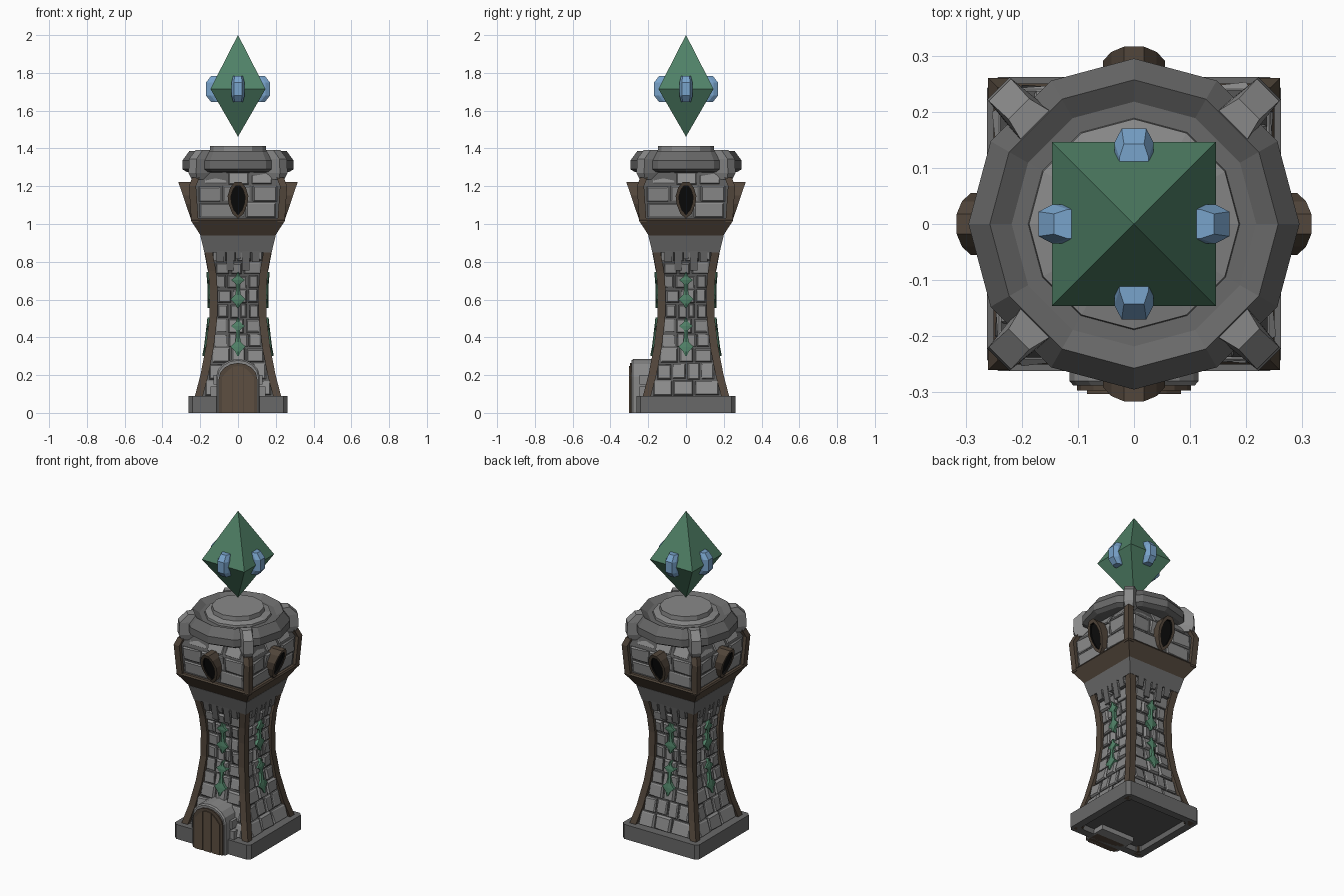
import bpy, bmesh, math, random
from mathutils import Vector, Matrix

if "Cube" in bpy.data.objects:
    bpy.data.objects.remove(bpy.data.objects["Cube"])

random.seed(4)

def mat(name, r, g, b):
    m = bpy.data.materials.new(name)
    m.diffuse_color = (r, g, b, 1)
    m.use_nodes = True
    m.node_tree.nodes["Principled BSDF"].inputs["Base Color"].default_value = m.diffuse_color
    return m

STONE = mat("light stone", .25, .25, .25)
TRIM = mat("grey trim stone", .14, .14, .14)
WALL = mat("dark mortar", .10, .10, .10)
WOOD = mat("dark wood", .085, .062, .044)
DOOR = mat("door planks", .11, .078, .052)
BLACK = mat("window black", .004, .004, .004)
GREEN = mat("green crystal", .08, .22, .135)
BLUE = mat("blue gem", .19, .37, .6)

def build(name, solids, mats, sides=1):
    """Each solid is (rings, material per band or index, closed). Local axes: u sideways, d outward, z up."""
    bm = bmesh.new()
    for k in range(sides):
        rot = Matrix.Rotation(k * math.pi / 2, 3, 'Z')
        for rings, mi, closed in solids:
            vs = [[bm.verts.new(rot @ Vector((u, -d, z))) for u, d, z in r] for r in rings]
            n, faces = len(vs[0]), []
            pairs = list(zip(vs, vs[1:])) + ([(vs[-1], vs[0])] if closed else [])
            for b, (lo, hi) in enumerate(pairs):
                for i in range(n):
                    j = (i + 1) % n
                    f = bm.faces.new((lo[i], lo[j], hi[j], hi[i]))
                    f.material_index = mi if isinstance(mi, int) else mi[b]
            if not closed:
                bm.faces.new(vs[0][::-1]).material_index = mi if isinstance(mi, int) else mi[0]
                bm.faces.new(vs[-1]).material_index = mi if isinstance(mi, int) else mi[-1]
    bmesh.ops.recalc_face_normals(bm, faces=bm.faces[:])
    me = bpy.data.meshes.new(name)
    bm.to_mesh(me)
    bm.free()
    for m in mats:
        me.materials.append(m)
    ob = bpy.data.objects.new(name, me)
    bpy.context.collection.objects.link(ob)
    return ob

def square(h, z, c=0.0):
    if not c:
        return [(-h, -h, z), (h, -h, z), (h, h, z), (-h, h, z)]
    return [(-h + c, -h, z), (h - c, -h, z), (h, -h + c, z), (h, h - c, z),
            (h - c, h, z), (-h + c, h, z), (-h, h - c, z), (-h, -h + c, z)]

def circle(r, z, n=12):
    return [(r * math.cos(2 * math.pi * i / n), r * math.sin(2 * math.pi * i / n), z) for i in range(n)]

# Half width of the tower at each height
PROFILE = [(0, .24), (.09, .226), (.2, .197), (.35, .168), (.5, .15), (.65, .148), (.75, .156), (.88, .18)]

def half(z):
    for (a, p), (b, q) in zip(PROFILE, PROFILE[1:]):
        if z <= b:
            return p + (q - p) * (z - a) / (b - a)
    return PROFILE[-1][1]

def house_half(z):
    return .24 + (z - 1.02) * .06

def corner_post(path, w):
    return ([[(h - w, h - w, z), (h, h - w, z), (h, h, z), (h - w, h, z)] for z, h in path], 0, False)

def bricks(rows, hf, margin, count, shift=0.0):
    out = []
    for i, (a, b) in enumerate(zip(rows, rows[1:])):
        lim = hf((a + b) / 2) - margin
        n = count + i % 2
        cuts = [-lim] + [-lim + 2 * lim * (k + random.uniform(-.2, .2)) / n for k in range(1, n)] + [lim]
        for u0, u1 in zip(cuts, cuts[1:]):
            j = lambda: random.uniform(.002, .008)
            u0, u1, z0, z1 = u0 + j(), u1 - j(), a + j(), b - j()
            back = [(u0, hf(z0) - .05, z0), (u1, hf(z0) - .05, z0), (u1, hf(z1) - .05, z1), (u0, hf(z1) - .05, z1)]
            p = lambda: random.uniform(-.012, .001) + shift
            mid = [(u, hf(z) - .012 + shift, z) for u, d, z in back]
            c = .006
            front = [(u0 + c, hf(z0) + p(), z0 + c), (u1 - c, hf(z0) + p(), z0 + c),
                     (u1 - c, hf(z1) + p(), z1 - c), (u0 + c, hf(z1) + p(), z1 - c)]
            out.append(([back, mid, front], 0, False))
    return out

# Base plinth and tower core
build("base_plinth", [([square(.262, 0, .02), square(.262, .09, .02), square(.2, .09, .02),
                        square(.215, 0, .02)], 0, True)], [TRIM])
build("tower_core", [([square(half(z) - .02, z) for z in (.03, .09, .2, .35, .5, .65, .75, .88)], 0, False)], [WALL])
build("tower_corner_posts", [corner_post([(z, h + .002) for z, h in PROFILE], .042)], [WOOD], 4)
build("tower_bricks", bricks([.09, .175, .265, .345, .42, .5, .58, .655, .73, .8, .86], half, .038, 3), [STONE], 4)

# Collar with hanging teeth
build("collar", [([square(.178, .85), square(.2, .94)], 0, False)], [TRIM])
teeth = []
for u, w, z0 in ((-.095, .02, .8), (-.042, .02, .755), (.042, .02, .755), (.095, .02, .8), (0, .014, .815)):
    teeth.append(([[(u - w, .13, z), (u + w, .13, z), (u + w, half(z) + .004, z), (u - w, half(z) + .004, z)]
                   for z in (z0, .86)], 0, False))
build("collar_teeth", teeth, [TRIM], 4)

# Upper house: flared wooden band, walls, sloped shoulders
build("flared_wood_band", [([square(.197, .938), square(.25, 1.02), square(.245, 1.03)], 0, False)], [WOOD])
build("house_core", [([square(.228, 1.02), square(.238, 1.2), square(.19, 1.295)], 0, False)], [WALL])
build("house_corner_posts", [corner_post([(1.01, .247), (1.2, .26), (1.245, .243)], .038)], [WOOD], 4)
build("house_bricks", bricks([1.03, 1.115, 1.205], house_half, .036, 2, .002), [STONE], 4)
build("house_shoulder_stones", bricks([1.205, 1.28], lambda z: .247 - (z - 1.2) * .5, .04, 3), [STONE], 4)

# Hooded windows leaning outward
SIDE = [(.0, 1.028), (.03, 1.055), (.05, 1.105), (.055, 1.15), (.04, 1.195), (.018, 1.222)]
outline = SIDE + [(-u, z) for u, z in SIDE[:0:-1]]
lean = lambda z: .25 + (z - 1.028) * .34
shrunk = [(u * .68, 1.128 + (z - 1.128) * .78) for u, z in outline]
build("windows", [([[(u, .21, z) for u, z in outline], [(u, lean(z), z) for u, z in outline],
                    [(u, lean(z), z) for u, z in shrunk], [(u, lean(z) - .012, z) for u, z in shrunk]],
                   [0, 0, 1], False)], [WOOD, BLACK], 4)

# Twelve-sided parapet, top disc and corner clamps
build("parapet", [([circle(.2, 1.27), circle(.27, 1.275), circle(.295, 1.29), circle(.295, 1.335),
                    circle(.257, 1.387), circle(.218, 1.362), circle(.1, 1.36)], 0, False)], [TRIM])
build("top_disc", [([circle(.19, 1.35), circle(.187, 1.375), circle(.15, 1.385), circle(.148, 1.412)], 0, False)], [STONE])

def diag(r, w, z):
    s = math.sqrt(.5)
    return ((r + w) * s, (r - w) * s, z)

def clamp_ring(r0, r1, w0, w1, z):
    return [diag(r0, -w0, z), diag(r1, -w1, z), diag(r1, w1, z), diag(r0, w0, z)]

build("parapet_clamps", [([clamp_ring(.25, .325, .03, .02, 1.235), clamp_ring(.25, .342, .038, .028, 1.27),
                           clamp_ring(.25, .338, .038, .028, 1.345), clamp_ring(.25, .29, .036, .026, 1.392)],
                          0, False)], [STONE], 4)

# Arched doorway
def arch(w, top, d):
    spring = top * .68
    pts = [(w * math.cos(math.pi * i / 8), d, spring + (top - spring) * math.sin(math.pi * i / 8)) for i in range(9)]
    return [(w, d, 0)] + pts + [(-w, d, 0)]

build("door_surround", [([arch(.115, .285, .14), arch(.115, .285, .28), arch(.108, .278, .288)], 0, False)], [STONE])
build("door_frame", [([arch(.102, .264, .2), arch(.102, .264, .297)], 0, False)], [WOOD])
planks = []
for u0, u1 in ((-.084, -.032), (-.026, .026), (.032, .084)):
    tops = [.262 - .07 * (abs(u) / .09) ** 2 - .012 for u in (u0, u1)]
    planks.append(([[(u0, d, 0), (u1, d, 0), (u1, d, tops[1]), ((u0 + u1) / 2, d, sum(tops) / 2 + .004),
                     (u0, d, tops[0])] for d in (.28, .303)], 0, False))
build("door_planks", planks, [DOOR])
stones = []
for s in (-1, 1):
    for z0, z1, w in ((.09, .14, .145), (.15, .2, .13)):
        stones.append(([[(s * .1, d, z0), (s * w, d, z0), (s * w, d, z1), (s * .1, d, z1)]
                        for d in (.17, .245)], 0, False))
build("door_side_stones", stones, [STONE])

# Green double-diamond ornaments on every side, following the curve of the wall
orn = []
for z0, z1 in ((.3, .505), (.555, .745)):
    L = z1 - z0
    rows = [(0, .003), (.12, .015), (.24, .04), (.37, .015), (.55, .009), (.68, .012), (.78, .036), (.88, .012), (1, .003)]
    orn.append(([[(-w, half(z0 + t * L) - .03, z0 + t * L), (w, half(z0 + t * L) - .03, z0 + t * L),
                  (w, half(z0 + t * L) + .007, z0 + t * L), (0, half(z0 + t * L) + .012, z0 + t * L),
                  (-w, half(z0 + t * L) + .007, z0 + t * L)] for t, w in rows], 0, False))
build("green_ornaments", orn, [GREEN], 4)

# Floating crystal with four blue gems
build("floating_crystal", [([square(.0005, 1.463), square(.146, 1.715), square(.0005, 2.0)], 0, False)], [GREEN])

def gem_ring(z, d, wi, wo):
    return [(-wi, .1, z), (wi, .1, z), (wi, d - .025, z), (wo, d, z), (-wo, d, z), (-wi, d - .025, z)]

build("blue_gems", [([gem_ring(1.647, .143, .026, .018), gem_ring(1.68, .17, .035, .022),
                      gem_ring(1.748, .17, .035, .022), gem_ring(1.783, .143, .026, .018)], 0, False)], [BLUE], 4)
